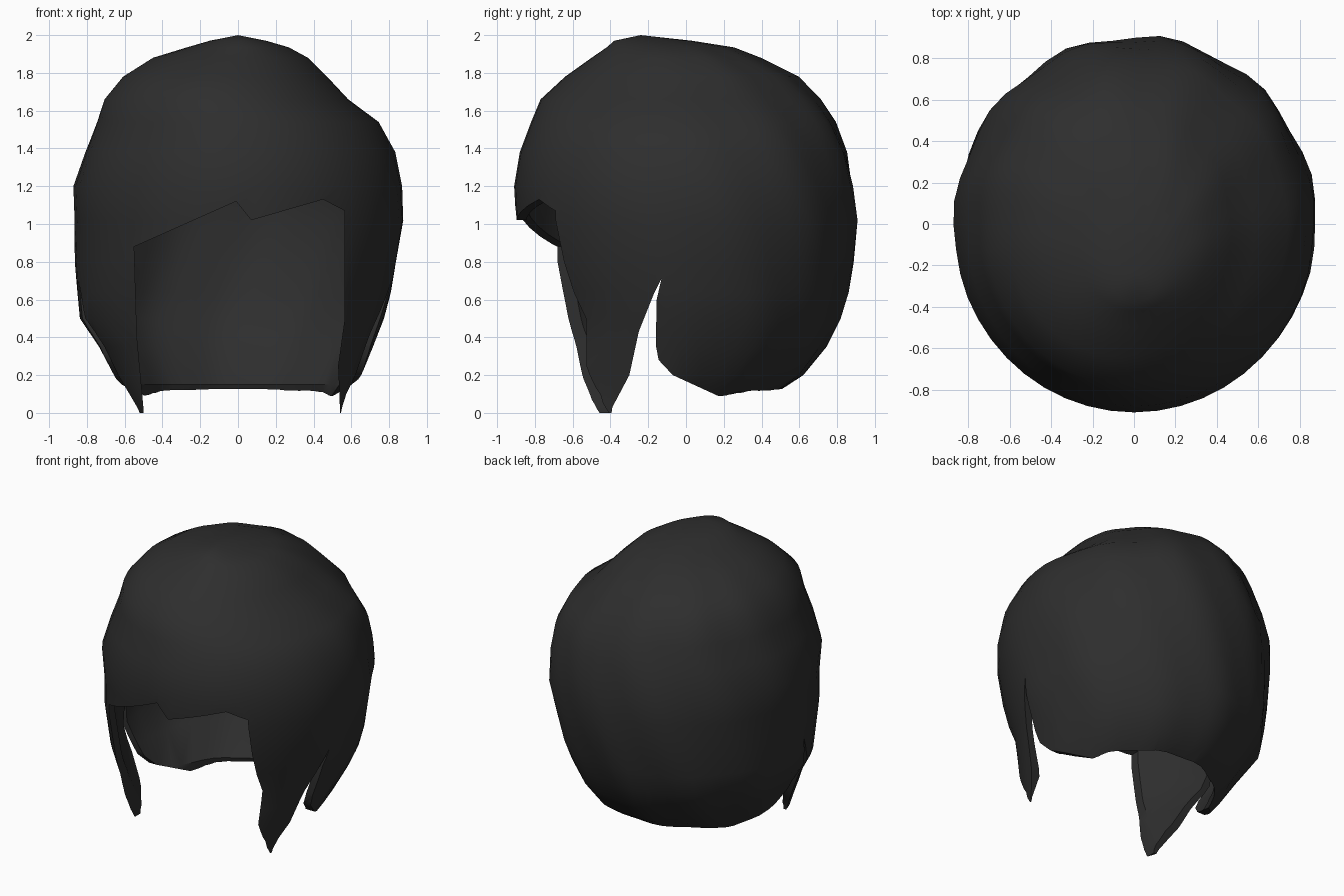
import bpy, bmesh, math

if "Cube" in bpy.data.objects:
    bpy.data.objects.remove(bpy.data.objects["Cube"])

N = 48
WALL = 0.05       # thickness of the hair shell

mat = bpy.data.materials.new("charcoal hair")
mat.diffuse_color = (0.027, 0.027, 0.027, 1)
mat.use_nodes = True
mat.node_tree.nodes["Principled BSDF"].inputs["Base Color"].default_value = mat.diffuse_color

# horizontal sections: z, x min, x max, y min, y max
CROWN = [(1.97, -.15, .15, -.38, .03), (1.935, -.27, .27, -.42, .25),
         (1.88, -.45, .37, -.50, .39), (1.78, -.61, .47, -.64, .59),
         (1.66, -.71, .58, -.77, .71), (1.54, -.75, .74, -.82, .79),
         (1.38, -.81, .83, -.88, .855), (1.20, -.87, .87, -.91, .89),
         (1.02, -.86, .88, -.90, .905), (.80, -.86, .84, -.88, .88),
         (.64, -.85, .81, -.84, .85), (.50, -.84, .77, -.80, .81)]
LOWER = [(.35, -.74, .71, -.81, .74), (.20, -.66, .65, -.82, .62),
         (.10, -.60, .60, -.81, .47), (0, -.54, .565, -.80, .30)]


def to_object(bm, name):
    bmesh.ops.recalc_face_normals(bm, faces=bm.faces)
    me = bpy.data.meshes.new(name)
    bm.to_mesh(me)
    bm.free()
    me.materials.append(mat)
    ob = bpy.data.objects.new(name, me)
    bpy.context.collection.objects.link(ob)
    return ob


def loft(rows, name, inset=0.0, apex=None):
    """Closed stack of oval sections with swirling strand ridges at the back."""
    bm = bmesh.new()
    rings = []
    for z, x0, x1, y0, y1 in rows:
        cx, cy = (x0 + x1) / 2, (y0 + y1) / 2
        rx, ry = (x1 - x0) / 2 - inset, (y1 - y0) / 2 - inset
        ring = []
        for i in range(N):
            a = 2 * math.pi * i / N
            fade = min(1, max(0, math.sin(a) + .45))
            r = 1 + .014 * fade * math.sin(11 * a + 5 * z)
            ring.append(bm.verts.new((cx + rx * r * math.cos(a),
                                      cy + ry * r * math.sin(a), z)))
        rings.append(ring)
    for a, b in zip(rings, rings[1:]):
        for i in range(N):
            j = (i + 1) % N
            bm.faces.new((a[i], a[j], b[j], b[i]))
    if apex:
        top = bm.verts.new(apex)
        for i in range(N):
            bm.faces.new((rings[0][i], top, rings[0][(i + 1) % N]))
    else:
        bm.faces.new(rings[0])
    bm.faces.new(rings[-1])
    return to_object(bm, name)


def prism(points, place, lo, hi):
    """Extrude a 2D outline between two depths."""
    bm = bmesh.new()
    a = [bm.verts.new(place(p, q, lo)) for p, q in points]
    b = [bm.verts.new(place(p, q, hi)) for p, q in points]
    bm.faces.new(a)
    bm.faces.new(b)
    for i in range(len(a)):
        j = (i + 1) % len(a)
        bm.faces.new((a[i], a[j], b[j], b[i]))
    return to_object(bm, "cutter")


def cut(ob, cutter):
    m = ob.modifiers.new("cut", 'BOOLEAN')
    m.operation, m.solver, m.object = 'DIFFERENCE', 'EXACT', cutter
    bpy.context.view_layer.objects.active = ob
    bpy.ops.object.modifier_apply(modifier=m.name)
    bpy.data.objects.remove(cutter)


# hair volume
hair = loft(CROWN + LOWER, "hair", apex=(0, -.24, 2.0))

# hollow for the head, flaring out at the nape to leave a bevelled rim
hollow = CROWN[2:] + LOWER[:1] + [(.15, -.62, .61, -.81, .55),
                                  (.02, -.60, .61, -.80, .61), (-.1, -.60, .61, -.80, .61)]
hollow = [(z - WALL * max(0, z - 1) * 1.2, *r) for z, *r in hollow]
cut(hair, loft(hollow, "cutter", inset=WALL))

# face opening under the fringe
opening = [(-.50, -.1), (-.50, .02), (-.535, .4), (-.55, .88), (-.01, 1.12), (.07, 1.02),
           (.45, 1.13), (.565, 1.07), (.565, .5), (.53, .25), (.545, -.1)]
cut(hair, prism(opening, lambda p, q, d: (p, d, q), -2, -.2))

# notch behind each side lock, and the curved nape hem
hem = [(-.13, .71), (-.17, .63), (-.25, .43), (-.30, .2), (-.39, .03), (-.42, -.2),
       (1, -.2), (1, .075), (.25, .08), (.17, .09), (-.07, .2), (-.145, .28), (-.16, .36), (-.155, .6)]
cut(hair, prism(hem, lambda p, q, d: (d, p, q), -2, 2))

bpy.ops.object.select_all(action='DESELECT')
hair.select_set(True)
bpy.context.view_layer.objects.active = hair
bpy.ops.object.shade_smooth_by_angle(angle=math.radians(40))
